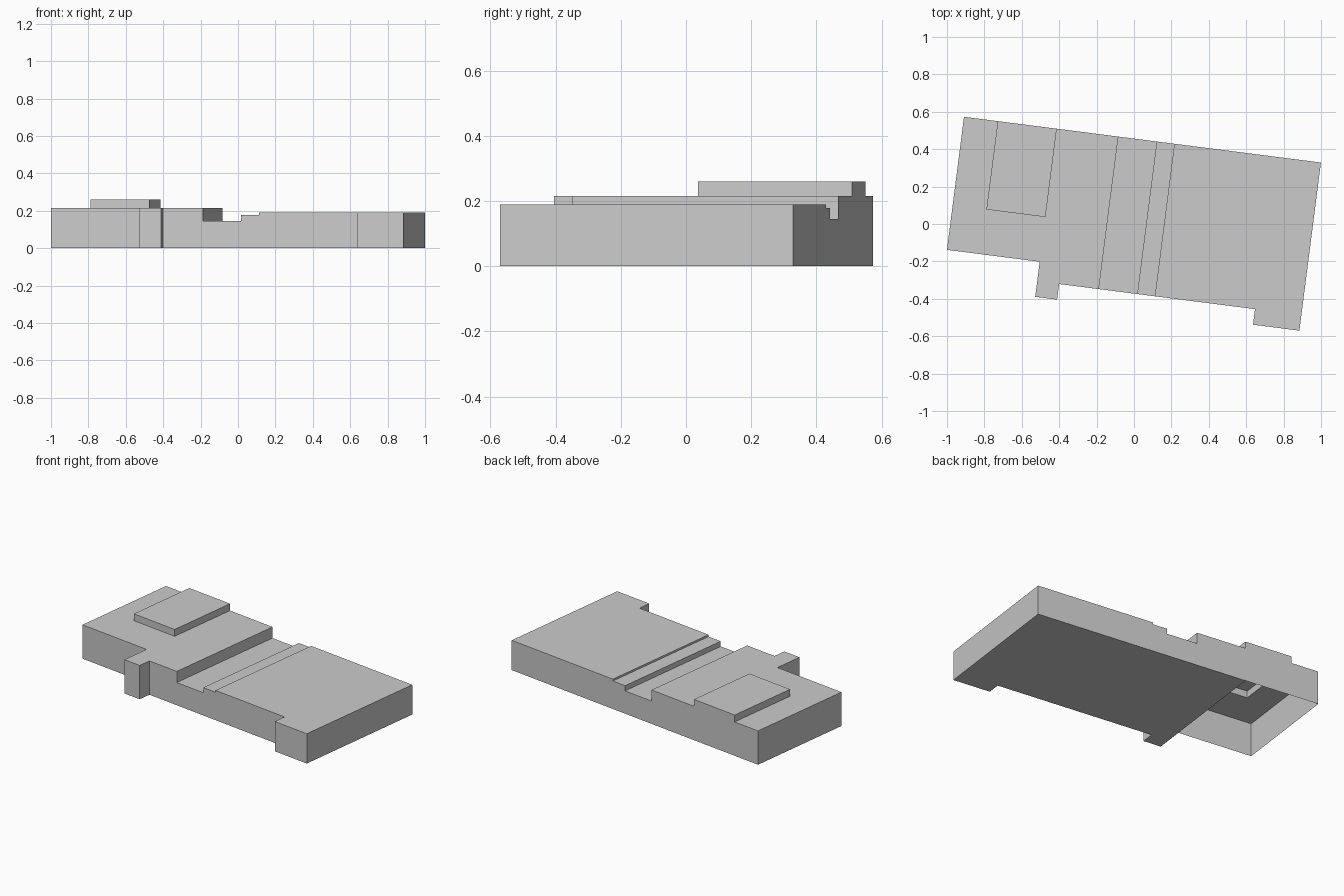
import bpy
import bmesh
import math

cube = bpy.data.objects.get("Cube")
if cube:
    bpy.data.objects.remove(cube, do_unlink=True)

grey = bpy.data.materials.new("plain_grey")
grey.use_nodes = True
colour = (0.6, 0.6, 0.6, 1)
grey.diffuse_color = colour
grey.node_tree.nodes["Principled BSDF"].inputs["Base Color"].default_value = colour

# The building is turned slightly; local x runs along the back wall, local -y to the front
BACK_CORNER = (-0.909, 0.573, 0)
TURN = math.radians(-7.3)

LENGTH = 1.924
SPLIT = 0.5          # where the open-bottomed wing meets the main block
WING_FRONT = -0.717
MAIN_FRONT = -0.822
PIER_FRONT = -0.906
WING_TOP = 0.216
MAIN_TOP = 0.19
BOX_LEFT, BOX_FRONT, BOX_TOP = 0.182, -0.476, 0.26


def extrude(name, profile, offset, skip=()):
    """Sweep a flat profile by an offset; skip drops 'start', 'end' or side numbers."""
    bm = bmesh.new()
    start = [bm.verts.new(p) for p in profile]
    end = [bm.verts.new([c + d for c, d in zip(p, offset)]) for p in profile]
    if "start" not in skip:
        bm.faces.new(start)
    if "end" not in skip:
        bm.faces.new(end[::-1])
    count = len(profile)
    for i in range(count):
        if i not in skip:
            j = (i + 1) % count
            bm.faces.new((start[j], start[i], end[i], end[j]))
    bmesh.ops.recalc_face_normals(bm, faces=bm.faces)
    # Open shells must face outward: their roof looks up
    top = max(bm.faces, key=lambda f: f.calc_center_median().z)
    if top.normal.z < -0.5:
        bmesh.ops.reverse_faces(bm, faces=bm.faces)
    mesh = bpy.data.meshes.new(name)
    bm.to_mesh(mesh)
    bm.free()
    mesh.materials.append(grey)
    obj = bpy.data.objects.new(name, mesh)
    obj.location = BACK_CORNER
    obj.rotation_euler.z = TURN
    bpy.context.collection.objects.link(obj)
    return obj


def rectangle(x0, x1, y0, y1, z=0):
    return [(x0, y0, z), (x1, y0, z), (x1, y1, z), (x0, y1, z)]


# Main block: stepped roof outline swept from back to front
steps = [(SPLIT, WING_TOP), (0.832, WING_TOP), (0.832, 0.145), (1.039, 0.145),
         (1.039, 0.178), (1.134, 0.178), (1.134, MAIN_TOP), (LENGTH, MAIN_TOP)]
outline = [(SPLIT, 0)] + steps + [(LENGTH, 0)]
extrude("main_block", [(x, 0, z) for x, z in outline], (0, MAIN_FRONT, 0))

# Front piers, open where they join the main block
for name, x0, x1, top in (("front_pier", SPLIT, 0.618, WING_TOP),
                          ("end_pier", 1.674, LENGTH, MAIN_TOP)):
    extrude(name, rectangle(x0, x1, PIER_FRONT, MAIN_FRONT), (0, 0, top), skip=(2,))

# Wing walls: open bottom and open top, closed on the right by the main block
extrude("wing_walls", rectangle(0, SPLIT, WING_FRONT, 0), (0, 0, WING_TOP),
        skip=("start", "end", 1))

# Wing roof: L-shaped sheet that leaves the raised box open below
roof = [(0, 0), (BOX_LEFT, 0), (BOX_LEFT, BOX_FRONT), (SPLIT, BOX_FRONT),
        (SPLIT, WING_FRONT), (0, WING_FRONT)]
extrude("wing_roof", [(x, y, WING_TOP) for x, y in roof], (0, 0, 0),
        skip=("start", *range(len(roof))))

# Raised roof box, hollow underneath
extrude("raised_roof_box", rectangle(BOX_LEFT, SPLIT, BOX_FRONT, 0, WING_TOP),
        (0, 0, BOX_TOP - WING_TOP), skip=("start",))
